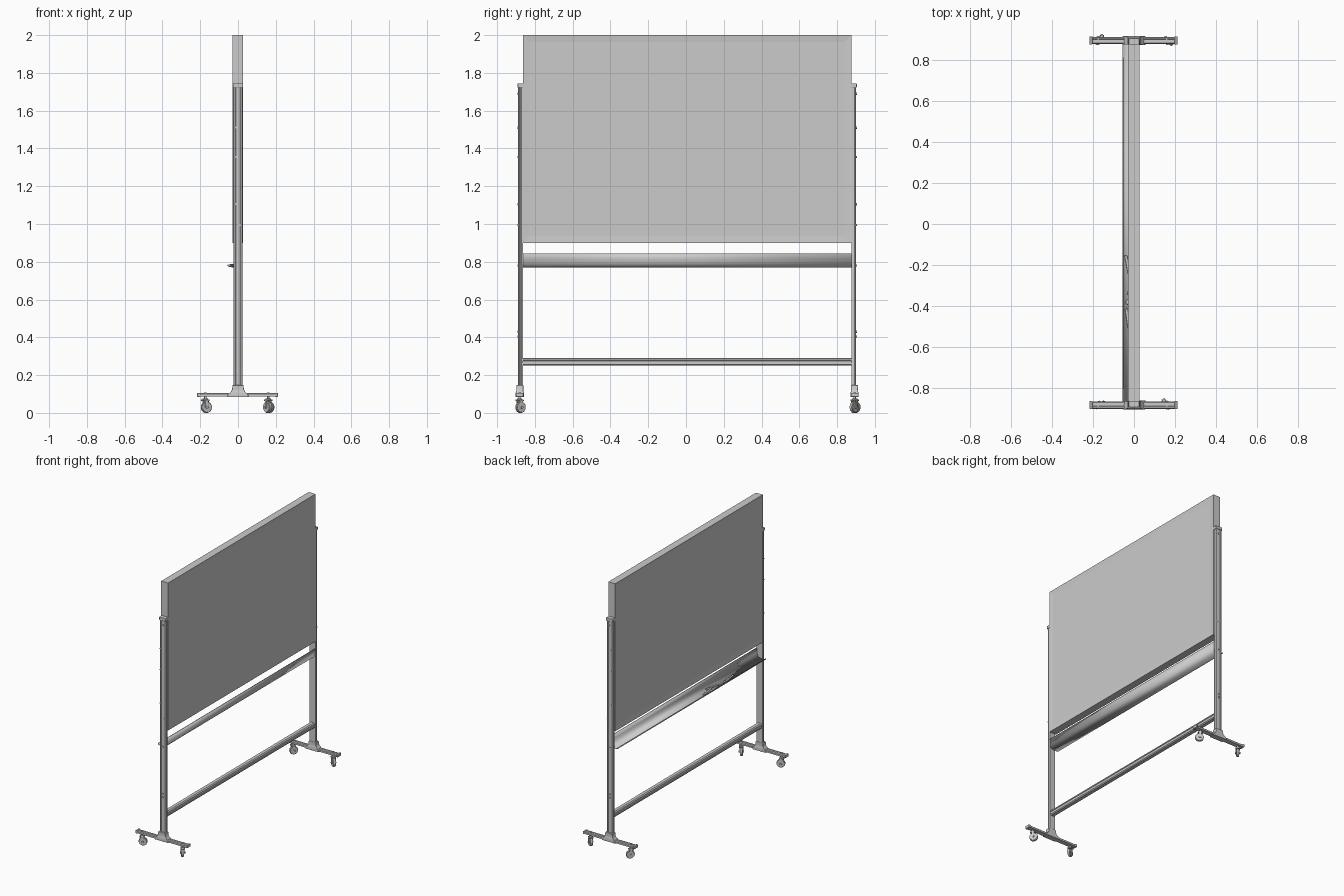
import bpy, bmesh, math
from mathutils import Matrix, Vector

if "Cube" in bpy.data.objects:
    bpy.data.objects.remove(bpy.data.objects["Cube"])

CY = 0.006          # mid plane between the two posts


def finish(name, bm, smooth=False, bevel=0.0):
    bmesh.ops.recalc_face_normals(bm, faces=bm.faces)
    me = bpy.data.meshes.new(name)
    bm.to_mesh(me)
    bm.free()
    ob = bpy.data.objects.new(name, me)
    bpy.context.collection.objects.link(ob)
    if bevel:
        m = ob.modifiers.new("bevel", 'BEVEL')
        m.width, m.segments, m.limit_method = bevel, 2, 'ANGLE'
    if smooth:
        bpy.ops.object.select_all(action='DESELECT')
        ob.select_set(True)
        bpy.context.view_layer.objects.active = ob
        bpy.ops.object.shade_smooth_by_angle(angle=math.radians(35))
    return ob


def box_bm(lo, hi):
    bm = bmesh.new()
    lo, hi = Vector(lo), Vector(hi)
    bmesh.ops.create_cube(bm, size=1, matrix=Matrix.Translation((lo + hi) / 2) @ Matrix.Diagonal((*(hi - lo), 1)))
    return bm


def prism(name, pts, axis, a, b, smooth=False, bevel=0.0):
    """Extrude a closed profile along an axis; pts are the other two coordinates."""
    def place(p, t):
        return {'X': (t, p[0], p[1]), 'Y': (p[0], t, p[1]), 'Z': (p[0], p[1], t)}[axis]
    bm = bmesh.new()
    f = bm.faces.new([bm.verts.new(place(p, a)) for p in pts])
    r = bmesh.ops.extrude_face_region(bm, geom=[f])
    d = Vector(place((0, 0), b - a))
    bmesh.ops.translate(bm, vec=d, verts=[v for v in r['geom'] if isinstance(v, bmesh.types.BMVert)])
    return finish(name, bm, smooth, bevel)


def cyl(bm, c, r, h, axis='Y', seg=20, r2=None):
    rot = {'X': Matrix.Rotation(math.pi / 2, 4, 'Y'), 'Y': Matrix.Rotation(math.pi / 2, 4, 'X'), 'Z': Matrix()}[axis]
    bmesh.ops.create_cone(bm, cap_ends=True, segments=seg, radius1=r, radius2=r if r2 is None else r2,
                          depth=h, matrix=Matrix.Translation(c) @ rot)


# Board: box with a raised frame around a recessed panel on both faces
bm = box_bm((-0.029, CY - 0.869, 0.9), (0.027, CY + 0.869, 2.0))
for sign, depth in ((1, -0.003), (-1, -0.006)):
    bm.normal_update()
    face = max(bm.faces, key=lambda f: f.normal.x * sign * f.calc_area())
    bmesh.ops.inset_region(bm, faces=[face], thickness=0.05)
    bmesh.ops.translate(bm, vec=(sign * depth, 0, 0), verts=face.verts)
finish("board", bm)

# Tray: curved sheet with a back plate and a rolled lip
path = [(0.022, 0.845), (0.021, 0.815), (0.019, 0.798), (0.013, 0.785), (0.004, 0.777), (-0.008, 0.773),
        (-0.03, 0.773), (-0.046, 0.775), (-0.052, 0.779), (-0.053, 0.785)]
bm = bmesh.new()
rows = [[bm.verts.new((x, CY + s * 0.87, z)) for s in (-1, 1)] for x, z in path]
for p, q in zip(rows, rows[1:]):
    bm.faces.new((p[0], p[1], q[1], q[0]))
tray = finish("tray", bm, smooth=True)
sol = tray.modifiers.new("thickness", 'SOLIDIFY')
sol.thickness, sol.offset = 0.005, 0

# Lower crossbar: grooved extrusion
half = [(0.012, 0.25), (0.019, 0.256), (0.019, 0.263), (0.016, 0.265), (0.016, 0.275),
        (0.019, 0.277), (0.019, 0.284), (0.012, 0.29)]
prism("crossbar", half + [(-x, z) for x, z in reversed(half)], 'Y', CY - 0.87, CY + 0.87)

# Markers and magnets lying in the tray
for i, (y, x, ang, ln) in enumerate([(-0.22, -0.028, 10, 0.09), (-0.30, -0.018, -12, 0.09), (-0.48, -0.028, 8, 0.09)]):
    bm = bmesh.new()
    cyl(bm, (0, 0, 0), 0.006, ln, 'Y', 16)
    cyl(bm, (0, ln / 2 + 0.008, 0), 0.0065, 0.03, 'Y', 16)
    bmesh.ops.transform(bm, verts=bm.verts, matrix=Matrix.Translation((x, y, 0.782)) @ Matrix.Rotation(math.radians(ang), 4, 'Z'))
    finish("marker_%d" % i, bm, smooth=True)
for i, y in enumerate((-0.38, -0.42)):
    bm = bmesh.new()
    cyl(bm, (-0.03, y, 0.779), 0.012, 0.008, 'Z', 20, 0.01)
    finish("magnet_%d" % i, bm, smooth=True)


def caster(name, x, y, ang):
    # wheel pair with hubs, fork cheeks, hood and stem, swivelled about z
    bm = bmesh.new()
    off = 0.006
    cyl(bm, (off, 0, 0.03), 0.03, 0.012, 'Y', 28)
    for s in (-1, 1):
        cyl(bm, (off, s * 0.008, 0.03), 0.027, 0.004, 'Y', 28)
        cyl(bm, (off, s * 0.014, 0.03), 0.007, 0.008, 'Y', 16)
        plate = bmesh.ops.create_cube(bm, size=1)['verts']
        bmesh.ops.transform(bm, verts=plate, matrix=Matrix.Translation((0.002, s * 0.0135, 0.046)) @ Matrix.Diagonal((0.018, 0.003, 0.042, 1)))
    hood = bmesh.ops.create_cube(bm, size=1)['verts']
    bmesh.ops.transform(bm, verts=hood, matrix=Matrix.Translation((0, 0, 0.0665)) @ Matrix.Diagonal((0.034, 0.03, 0.007, 1)))
    cyl(bm, (0, 0, 0.073), 0.014, 0.008, 'Z')
    cyl(bm, (0, 0, 0.082), 0.006, 0.014, 'Z', 12)
    bmesh.ops.transform(bm, verts=bm.verts, matrix=Matrix.Translation((x, y, 0)) @ Matrix.Rotation(math.radians(ang), 4, 'Z'))
    finish(name, bm, smooth=True, bevel=0.001)


screws = [(0.003, 1.69), (-0.015, 1.51), (-0.015, 1.355), (-0.015, 1.105), (0.015, 0.995),
          (0, 0.78), (0, 0.43), (0, 0.405)]
swivel = {(-1, 0): 25, (-1, 1): 125, (1, 0): 50, (1, 1): -35}

for s, side in ((-1, "left"), (1, "right")):
    def Y(d):
        return CY + s * d
    # Post: tube with shallow grooves on the outer face and the two narrow faces
    post = [(-0.024, Y(0.87)), (0.024, Y(0.87)), (0.024, Y(0.877)), (0.022, Y(0.879)), (0.022, Y(0.886)),
            (0.024, Y(0.888)), (0.021, Y(0.894)), (0.012, Y(0.895)), (0.01, Y(0.893)), (-0.01, Y(0.893)),
            (-0.012, Y(0.895)), (-0.021, Y(0.894)), (-0.024, Y(0.888)), (-0.022, Y(0.886)), (-0.022, Y(0.879)),
            (-0.024, Y(0.877))]
    prism(side + "_post", post, 'Z', 0.10, 1.735)
    # Post cap
    lo, hi = sorted((Y(0.866), Y(0.898)))
    finish(side + "_post_cap", box_bm((-0.027, lo, 1.722), (0.027, hi, 1.745)), True, 0.003)

    # Pivot, screws and the tray bolt
    bm = bmesh.new()
    cyl(bm, (0, Y(0.868), 1.45), 0.014, 0.016)
    for x, z in screws:
        cyl(bm, (x, Y(0.8955), z), 0.006, 0.007, 'Y', 12)
    finish(side + "_pivot_and_screws", bm, smooth=True)

    # Foot bar: ribbed extrusion with end caps
    foot = [(Y(0.887 + d), z) for d, z in [(-0.018, 0.087), (0.018, 0.087), (0.018, 0.099), (0.013, 0.104),
            (0.006, 0.104), (0.005, 0.102), (-0.005, 0.102), (-0.006, 0.104), (-0.013, 0.104), (-0.018, 0.099)]]
    prism(side + "_foot", foot, 'X', -0.205, 0.2)
    lo, hi = sorted((Y(0.867), Y(0.907)))
    for n, (a, b) in (("back", (-0.216, -0.203)), ("front", (0.198, 0.211))):
        finish("%s_foot_cap_%s" % (side, n), box_bm((a, lo, 0.085), (b, hi, 0.106)), True, 0.002)

    # Socket: flared bracket joining post and foot
    prof = [(0.055, 0.083), (0.055, 0.094), (0.045, 0.105), (0.036, 0.114), (0.031, 0.125), (0.029, 0.147)]
    bm = bmesh.new()
    rings = []
    for hx, z in prof:
        hy = 0.022 if z < 0.11 else 0.0185
        rings.append([bm.verts.new((a * hx, Y(0.886 + b * hy), z)) for a, b in ((-1, -1), (1, -1), (1, 1), (-1, 1))])
    for p, q in zip(rings, rings[1:]):
        for i in range(4):
            bm.faces.new((p[i], p[(i + 1) % 4], q[(i + 1) % 4], q[i]))
    bm.faces.new(rings[0])
    bm.faces.new(rings[-1])
    finish(side + "_socket", bm, True, 0.002)

    # Casters and their top screws
    for k, x in enumerate((-0.173, 0.16)):
        caster("%s_caster_%d" % (side, k), x, Y(0.887), swivel[(s, k)])
        bm = bmesh.new()
        cyl(bm, (x, Y(0.887), 0.105), 0.007, 0.008, 'Z', 12)
        finish("%s_foot_screw_%d" % (side, k), bm, smooth=True)
